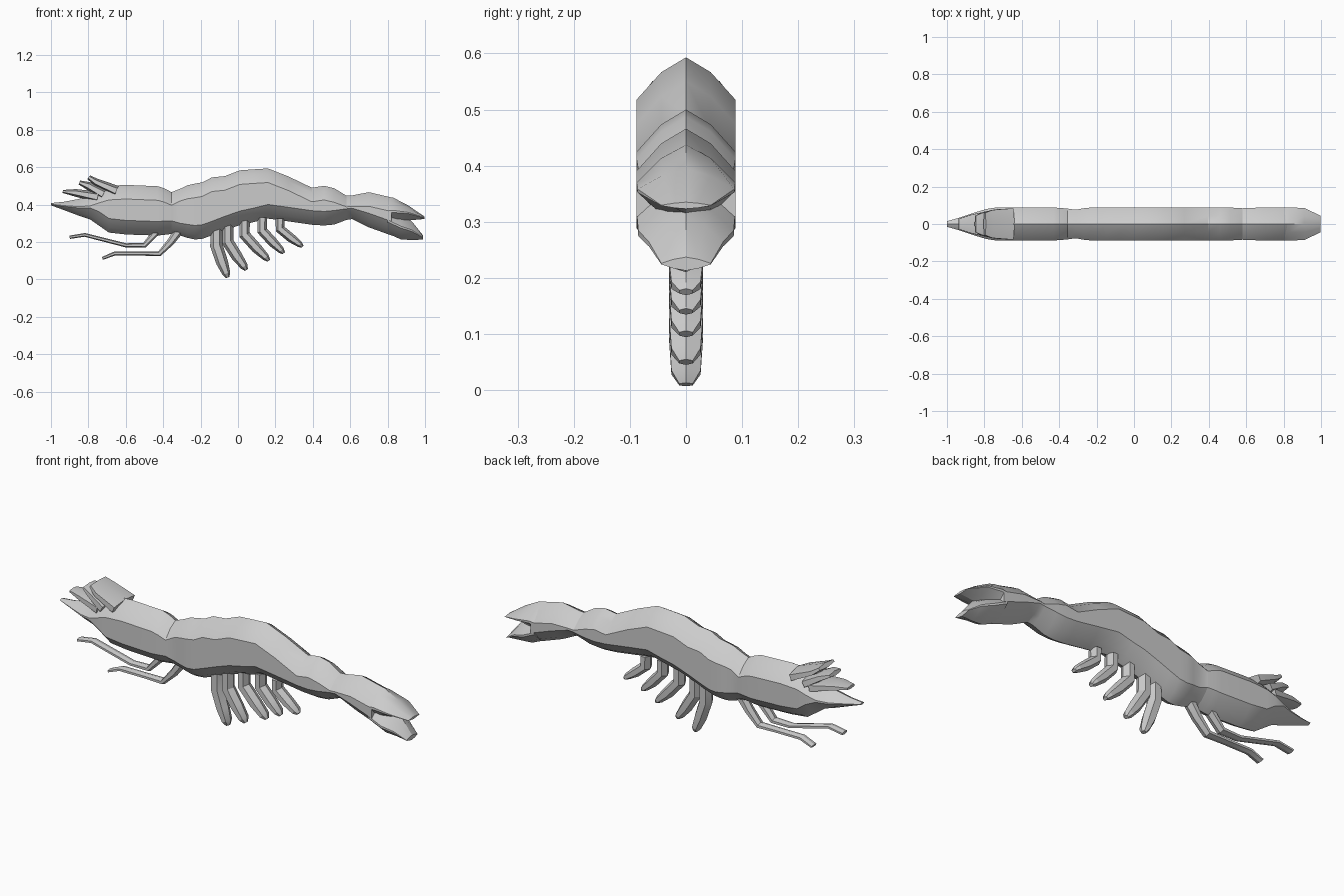
import bpy, bmesh, math
from mathutils import Vector


def loft(name, rings):
    """Skin a closed tube through equal-sized rings and cap both ends."""
    bm = bmesh.new()
    vr = [[bm.verts.new(p) for p in r] for r in rings]
    n = len(vr[0])
    for a, b in zip(vr, vr[1:]):
        for i in range(n):
            j = (i + 1) % n
            bm.faces.new((a[i], a[j], b[j], b[i]))
    bm.faces.new(vr[0][::-1])
    bm.faces.new(vr[-1])
    bmesh.ops.recalc_face_normals(bm, faces=bm.faces)
    me = bpy.data.meshes.new(name)
    bm.to_mesh(me)
    bm.free()
    ob = bpy.data.objects.new(name, me)
    bpy.context.collection.objects.link(ob)
    bpy.context.view_layer.objects.active = ob
    bpy.ops.object.select_all(action='DESELECT')
    ob.select_set(True)
    bpy.ops.object.shade_smooth_by_angle(angle=math.radians(25))
    return ob


def shell(name, stations):
    """Ridged shell: stations are (x, top, bottom, half width)."""
    rings = []
    for x, t, b, w in stations:
        c = min(0.077 * w / 0.09, 0.46 * (t - b))
        half = [(0, t), (w / 2, t - 0.35 * c), (w, t - c),
                (w, b + c), (w / 2, b + 0.35 * c), (0, b)]
        full = half + [(-y, z) for y, z in half[-2:0:-1]]
        rings.append([(x, y, z) for y, z in full])
    return loft(name, rings)


def limb(name, path):
    """Six-sided limb in the y = 0 plane: path is (x, z, half thickness, half depth)."""
    pts = [Vector((p[0], p[1])) for p in path]
    rings = []
    for i, (x, z, w, d) in enumerate(path):
        t = (pts[min(i + 1, len(pts) - 1)] - pts[max(i - 1, 0)]).normalized()
        nx, nz = -t.y, t.x
        sec = [(0, w), (d, w * .5), (d, -w * .5), (0, -w), (-d, -w * .5), (-d, w * .5)]
        rings.append([(x + nx * s, y, z + nz * s) for y, s in sec])
    return loft(name, rings)


W = 0.088
# Head and carapace, from rostrum tip to the neck crease
shell("carapace", [
    (-1.0, .408, .396, .015), (-.93, .415, .37, .035), (-.85, .43, .34, .062),
    (-.79, .455, .32, .08), (-.74, .485, .285, W), (-.69, .50, .25, W),
    (-.60, .505, .24, W), (-.43, .498, .234, W), (-.395, .487, .238, .086),
    (-.355, .466, .243, .082)])

# Arched abdomen
shell("abdomen", [
    (-.355, .466, .243, .082), (-.31, .484, .235, .076), (-.27, .503, .222, .084),
    (-.23, .512, .213, W), (-.19, .519, .217, W), (-.14, .545, .235, W),
    (-.07, .552, .262, W), (.01, .583, .29, W), (.08, .588, .305, W),
    (.16, .593, .325, W), (.27, .55, .31, W), (.395, .49, .292, W),
    (.46, .50, .288, W), (.515, .487, .293, W), (.58, .447, .318, .084),
    (.61, .449, .322, .086), (.70, .466, .278, W), (.82, .438, .235, W)])

# Tail fan lobes
shell("tail_upper_lobe", [(.80, .44, .28, W), (.83, .437, .29, W),
                          (.91, .395, .315, .086), (.998, .335, .323, .044)])
shell("tail_lower_lobe", [(.80, .38, .245, W), (.87, .345, .214, .085),
                          (.93, .31, .21, .066), (.988, .237, .213, .044)])

# Spines on top of the head
limb("rostrum_spine", [(-.937, .47, .008, .028), (-.87, .463, .02, .05), (-.75, .44, .03, .075)])
limb("eye_spine", [(-.848, .518, .011, .045), (-.80, .50, .022, .065), (-.72, .455, .03, .08)])
limb("crest_spine", [(-.798, .546, .012, .06), (-.76, .52, .02, .075), (-.65, .472, .03, .084)])

# Long walking legs reaching forward
limb("upper_walking_leg", [(-.43, .26, .02, .024), (-.50, .183, .014, .022),
                           (-.60, .182, .011, .02), (-.82, .238, .01, .02), (-.90, .225, .009, .02)])
limb("lower_walking_leg", [(-.31, .27, .026, .026), (-.36, .20, .02, .024), (-.42, .137, .014, .022),
                           (-.52, .138, .011, .02), (-.66, .138, .011, .02), (-.725, .112, .008, .02)])

# Row of paddle-shaped swimming legs, shrinking towards the tail
feet = [(-.115, .28, .06, .27), (-.055, .29, .10, .24), (.035, .32, .13, .22),
        (.13, .33, .115, .19), (.225, .325, .12, .15)]
for i, (x, z, dx, dz) in enumerate(feet):
    k = 1 - 0.06 * i
    limb(f"swimming_leg_{i + 1}", [
        (x, z, .032 * k, .03), (x + .0 * dx, z - .37 * dz, .034 * k, .03),
        (x + .5 * dx, z - .70 * dz, .032 * k, .03),
        (x + .88 * dx, z - .92 * dz, .022 * k, .026),
        (x + dx, z - dz, .010 * k, .012)])
